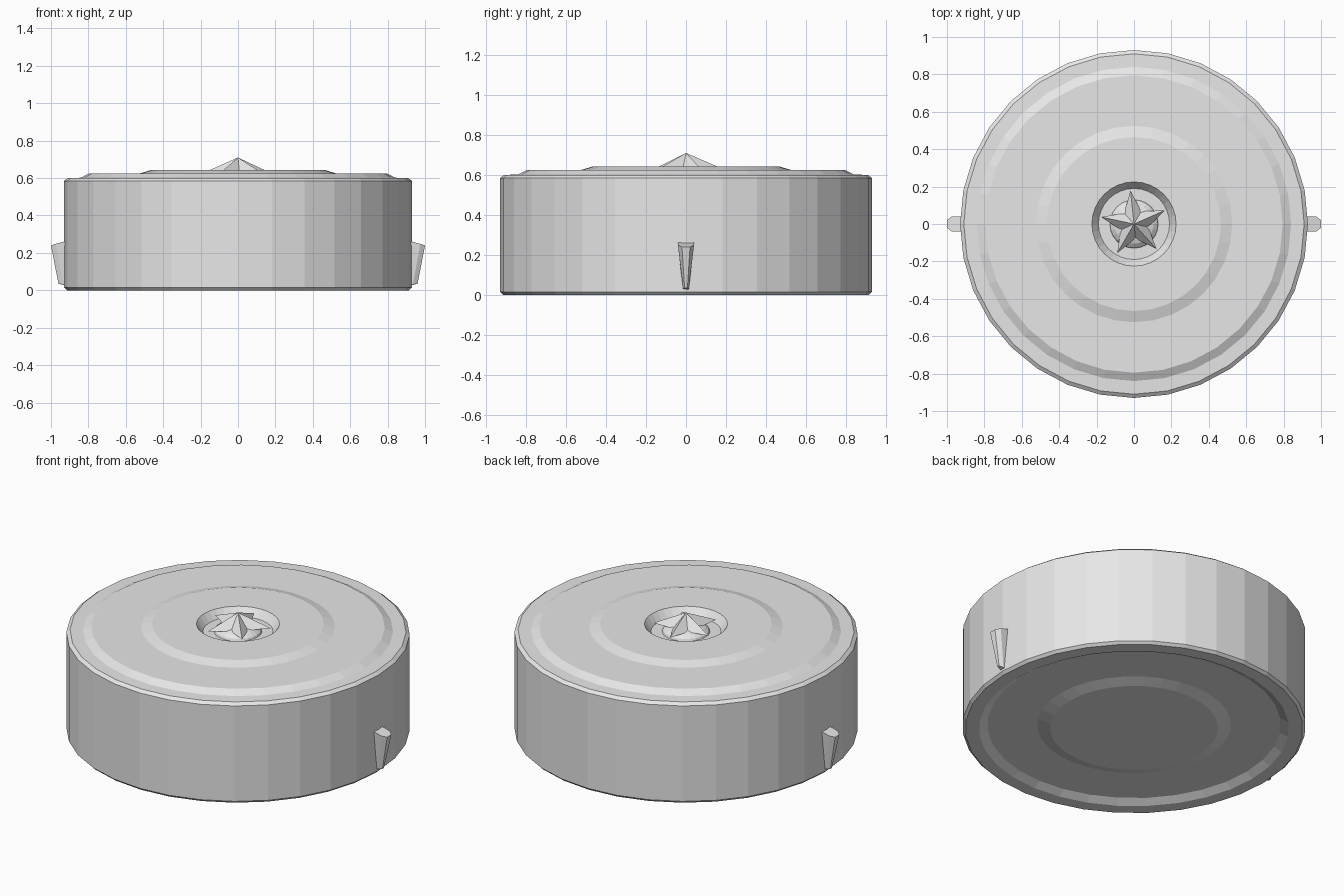
import bpy
import bmesh
import math

if "Cube" in bpy.data.objects:
    bpy.data.objects.remove(bpy.data.objects["Cube"])

SIDES = 32

grey = bpy.data.materials.new("plain_grey")
grey.diffuse_color = (0.8, 0.8, 0.8, 1.0)
grey.use_nodes = True
grey.node_tree.nodes["Principled BSDF"].inputs["Base Color"].default_value = grey.diffuse_color


def finish(bm, name):
    """Turn a bmesh into a flat shaded object."""
    bmesh.ops.remove_doubles(bm, verts=bm.verts, dist=1e-5)
    bmesh.ops.recalc_face_normals(bm, faces=bm.faces)
    mesh = bpy.data.meshes.new(name)
    bm.to_mesh(mesh)
    bm.free()
    mesh.materials.append(grey)
    obj = bpy.data.objects.new(name, mesh)
    bpy.context.collection.objects.link(obj)
    return obj


def loft(rings, name):
    """Bridge a list of equal point rings and cap both ends."""
    bm = bmesh.new()
    loops = [[bm.verts.new(p) for p in ring] for ring in rings]
    n = len(loops[0])
    for a, b in zip(loops, loops[1:]):
        for i in range(n):
            j = (i + 1) % n
            bm.faces.new((a[i], a[j], b[j], b[i]))
    bm.faces.new(loops[0])
    bm.faces.new(loops[-1])
    return finish(bm, name)


def lathe(profile, name, sides=SIDES):
    rings = [[(r * math.cos(2 * math.pi * i / sides),
               r * math.sin(2 * math.pi * i / sides), z)
              for i in range(sides)] for r, z in profile]
    return loft(rings, name)


# Round body: underside boss and recess, side wall, stepped lid, centre well
lathe([(0.455, 0.005), (0.525, 0.025), (0.795, 0.025), (0.84, 0.0),
       (0.915, 0.0), (0.93, 0.015), (0.93, 0.585), (0.91, 0.60),
       (0.84, 0.602), (0.795, 0.625), (0.525, 0.625), (0.465, 0.643),
       (0.225, 0.643), (0.19, 0.598)], "round_body")

# Low dome that carries the star
lathe([(0.13, 0.597), (0.125, 0.61), (0.105, 0.626), (0.07, 0.638),
       (0.03, 0.644)], "star_dome", 24)

# Five pointed faceted star
bm = bmesh.new()
apex = bm.verts.new((0, 0, 0.71))
base = bm.verts.new((0, 0, 0.625))
rim = []
for i in range(10):
    r, z = (0.18, 0.632) if i % 2 == 0 else (0.078, 0.630)
    a = math.radians(24 + 36 * i)
    rim.append(bm.verts.new((r * math.cos(a), r * math.sin(a), z)))
for i in range(10):
    j = (i + 1) % 10
    bm.faces.new((rim[i], rim[j], apex))
    bm.faces.new((rim[j], rim[i], base))
finish(bm, "star")


def fin_ring(side, width, outer, z_in, z_out):
    """Chamfered cross-section of a fin, outline in x and y."""
    shoulder = outer - 0.025
    z_mid = z_out + (z_in - z_out) * 0.3
    return [(side * 0.90, -width, z_in), (side * shoulder, -width, z_mid),
            (side * outer, -width * 0.5, z_out),
            (side * outer, width * 0.5, z_out),
            (side * shoulder, width, z_mid), (side * 0.90, width, z_in)]


# Tapered fins on both sides
for side, label in ((-1, "left"), (1, "right")):
    loft([fin_ring(side, 0.014, 0.96, 0.02, 0.035),
          fin_ring(side, 0.04, 1.0, 0.268, 0.24)], label + "_fin")
